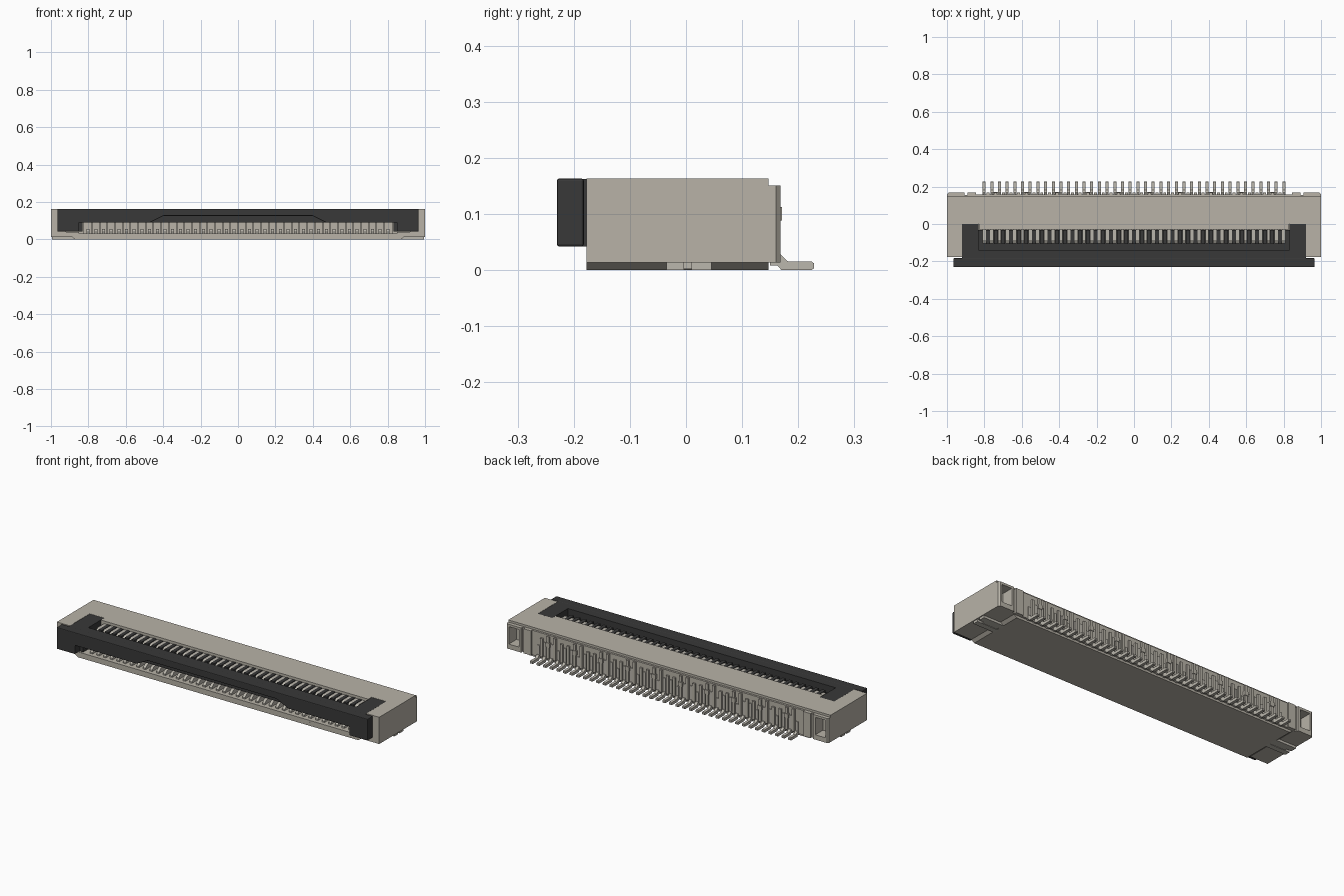
import bpy, bmesh
from mathutils import Vector

cube = bpy.data.objects.get("Cube")
if cube:
    bpy.data.objects.remove(cube, do_unlink=True)


def material(name, rgb):
    m = bpy.data.materials.new(name)
    m.use_nodes = True
    m.diffuse_color = (*rgb, 1)
    m.node_tree.nodes["Principled BSDF"].inputs["Base Color"].default_value = (*rgb, 1)
    return m


BEIGE = material("beige plastic", (0.48, 0.45, 0.39))
BLACK = material("black plastic", (0.04, 0.04, 0.04))
METAL = material("contact metal", (0.50, 0.475, 0.42))


def prism(points, axis, lo, hi):
    """Closed solid: a 2D outline swept along one axis, as (verts, faces)."""
    def place(p, d):
        return {"x": (d, p[0], p[1]), "y": (p[0], d, p[1]), "z": (p[0], p[1], d)}[axis]
    n = len(points)
    verts = [place(p, d) for d in (lo, hi) for p in points]
    faces = [list(range(n)), list(range(n, 2 * n))]
    faces += [[i, (i + 1) % n, n + (i + 1) % n, n + i] for i in range(n)]
    return verts, faces


def box(x0, x1, y0, y1, z0, z1):
    return prism([(x0, y0), (x1, y0), (x1, y1), (x0, y1)], "z", z0, z1)


def both(x0, x1, *rest):
    """The same box on the left and on the right."""
    return [box(x0, x1, *rest), box(-x1, -x0, *rest)]


def mirrored(half):
    """Complete an outline given for +x with its -x half."""
    return half + [(-x, v) for x, v in reversed(half)]


def build(name, solids, mat, bevel=0):
    bm = bmesh.new()
    for verts, faces in solids:
        vs = [bm.verts.new(v) for v in verts]
        for f in faces:
            bm.faces.new([vs[i] for i in f])
    bmesh.ops.recalc_face_normals(bm, faces=bm.faces)
    if bevel:
        bmesh.ops.bevel(bm, geom=bm.edges[:], offset=bevel, segments=2,
                        profile=0.5, affect="EDGES")
    mesh = bpy.data.meshes.new(name)
    bm.to_mesh(mesh)
    bm.free()
    mesh.materials.append(mat)
    ob = bpy.data.objects.new(name, mesh)
    bpy.context.collection.objects.link(ob)
    return ob


def cut(ob, solids):
    """Subtract solids and discard the cutter."""
    cutter = build("cutter", solids, BEIGE)
    cutter.hide_render = True
    mod = ob.modifiers.new("cut", "BOOLEAN")
    mod.operation, mod.solver, mod.object = "DIFFERENCE", "EXACT", cutter
    bpy.context.view_layer.objects.active = ob
    bpy.ops.object.modifier_apply(modifier=mod.name)
    bpy.data.objects.remove(cutter, do_unlink=True)


COUNT, PITCH = 40, 0.0411
pin_x = [(i - (COUNT - 1) / 2) * PITCH for i in range(COUNT)]
gap_x = [x + PITCH / 2 for x in pin_x[:-1]]

# Housing: U-shaped plan with side arms, and pockets open to the back
plan = mirrored([(1, 0.147), (1, -0.177), (0.92, -0.177), (0.92, 0),
                 (0.83, 0), (0.83, -0.03)])
pockets = both(0.92, 0.982, 0.10, 0.2, 0.04, 0.138)
housing = build("housing", [prism(plan, "z", 0.013, 0.163)], BEIGE)
cut(housing, pockets)

# Stepped rear wall with chamfered ends and a thinner middle
rear_plan = mirrored([(1, 0.147), (1, 0.160), (0.992, 0.168), (0.905, 0.168),
                      (0.905, 0.155), (0.89, 0.155), (0.89, 0.168),
                      (0.845, 0.168), (0.845, 0.158)])
rear = build("rear_wall", [prism(rear_plan, "z", 0.013, 0.151)], BEIGE)
cut(rear, pockets)

# Base slab with sloped ends, mouth floor and raised seats under the flap ears
base = mirrored([(0.87, 0), (0.89, 0.014), (0.89, 0.02)])
build("base_slab", [prism(base, "y", -0.177, 0.147)], BEIGE)
build("mouth_floor", [box(-0.925, 0.925, -0.177, 0.0, 0.013, 0.03)]
      + both(0.85, 0.925, -0.175, 0.0, 0.025, 0.038), BEIGE)

# Solder tabs below the ends
build("solder_tabs", both(0.86, 0.995, -0.035, -0.004, 0, 0.014)
      + both(0.86, 0.995, 0.010, 0.045, 0, 0.014)
      + both(0.86, 0.965, -0.02, 0.03, 0.002, 0.014), METAL)

# Ribs between the contacts on the back, staggered in height
ribs = []
for i, x in enumerate(gap_x):
    top = 0.146 if i % 4 < 2 else 0.125
    ribs.append(box(x - 0.008, x + 0.008, 0.155, 0.168, 0.022, top))
    if i % 4 == 1:
        ribs.append(box(x - 0.012, x + 0.012, 0.155, 0.171, 0.088, 0.112))
build("rear_ribs", ribs, BEIGE)

# Solder tails: flat foot bending up into the rear wall
tail = [(0.15, 0.008), (0.163, 0.008), (0.17, 0), (0.224, 0), (0.228, 0.003),
        (0.228, 0.012), (0.224, 0.015), (0.182, 0.015), (0.168, 0.028), (0.15, 0.028)]
build("solder_tails", [prism(tail, "x", x - 0.008, x + 0.008) for x in pin_x], METAL)
build("rear_contacts", [box(x - 0.007, x + 0.007, 0.15, 0.163, 0.025,
                            0.105 if i % 3 else 0.08)
                        for i, x in enumerate(pin_x)], METAL)

# Contacts in the mouth: lower spring beam with a raised tip, and a dividing rib
beam = [(-0.155, 0.028), (-0.02, 0.028), (-0.02, 0.05), (-0.10, 0.042),
        (-0.125, 0.055), (-0.14, 0.052), (-0.155, 0.038)]
build("lower_contacts", [prism(beam, "x", x - 0.008, x + 0.008) for x in pin_x], METAL)
build("mouth_ribs", [box(x - 0.004, x + 0.004, -0.10, -0.02, 0.028, 0.09)
                     for x in gap_x], BEIGE)

# Upper contact tips showing in the slot of the flap
finger = [(-0.02, 0.10), (-0.02, 0.148), (-0.085, 0.148), (-0.105, 0.135), (-0.105, 0.10)]
build("upper_contacts", [prism(finger, "x", x - 0.009, x + 0.009) for x in pin_x], METAL)

# Flap: front bar with a stepped lower edge
bar = mirrored([(0.965, 0.163), (0.965, 0.042), (0.85, 0.042), (0.85, 0.09),
                (0.47, 0.09), (0.40, 0.125)])
build("flap_bar", [prism(bar, "y", -0.23, -0.182)], BLACK, 0.004)

# Flap: neck, tray, ears and comb between the contacts
build("flap_neck", [box(-0.92, 0.92, -0.19, -0.14, 0.09, 0.1625)], BLACK)
build("flap_tray", [box(-0.835, 0.835, -0.145, -0.031, 0.09, 0.12)], BLACK)
build("flap_ears", both(0.831, 0.919, -0.185, -0.001, 0.042, 0.1625), BLACK)
build("flap_comb", [box(x - 0.010, x + 0.010, -0.108, -0.031, 0.115, 0.150)
                    for x in gap_x], BLACK)
